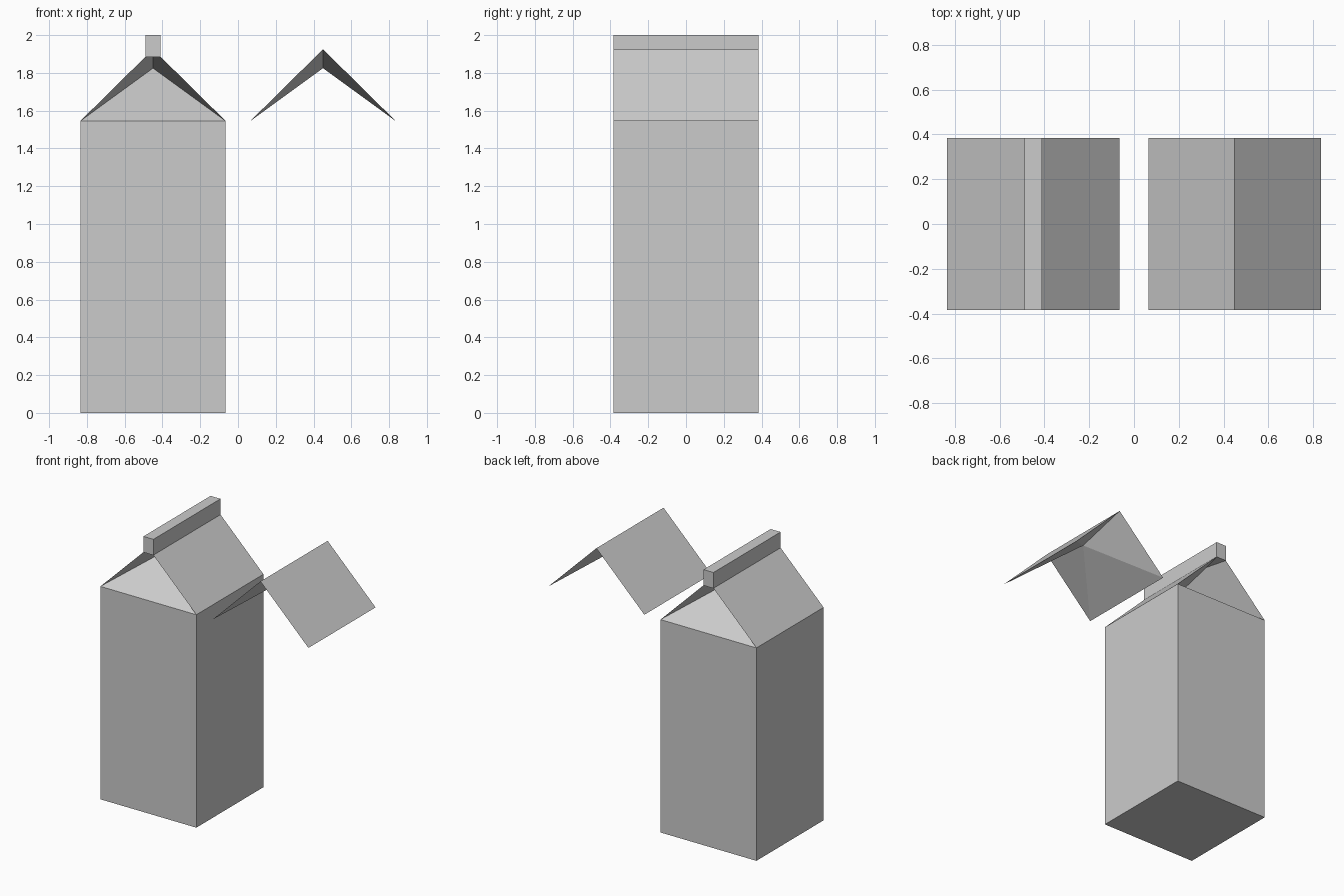
import bpy, bmesh

if "Cube" in bpy.data.objects:
    bpy.data.objects.remove(bpy.data.objects["Cube"])

H = 0.385                              # half width of the carton
EAVE, APEX, RIDGE, TOP = 1.545, 1.825, 1.925, 2.0


def make(name, verts, faces, x):
    bm = bmesh.new()
    vs = [bm.verts.new(v) for v in verts]
    for f in faces:
        bm.faces.new([vs[i] for i in f])
    bmesh.ops.recalc_face_normals(bm, faces=bm.faces[:])
    me = bpy.data.meshes.new(name)
    bm.to_mesh(me)
    bm.free()
    ob = bpy.data.objects.new(name, me)
    ob.location.x = x
    bpy.context.collection.objects.link(ob)
    return ob


def square(z):
    return [(-H, -H, z), (H, -H, z), (H, H, z), (-H, H, z)]


# Carton body: open box closed by a low pyramid (tucked-in end panels)
sides = [(i, (i + 1) % 4, (i + 1) % 4 + 4, i + 4) for i in range(4)]
peak = [(4 + i, 4 + (i + 1) % 4, 8) for i in range(4)]
make("carton_body", square(0) + square(EAVE) + [(0, 0, APEX)],
     [(0, 1, 2, 3)] + sides + peak, -0.45)

# Gable roof with folded gussets running in to the centre point;
# one on the carton, one loose beside it
roof_verts = square(EAVE) + [(0, -H, RIDGE), (0, H, RIDGE), (0, 0, APEX)]
slopes = [(0, 3, 5, 4), (1, 2, 5, 4)]
gussets = [(0, 4, 6), (1, 4, 6), (2, 5, 6), (3, 5, 6)]
under = [(0, 3, 6), (1, 2, 6)]
make("carton_roof", roof_verts, slopes + gussets + under, -0.45)
make("loose_roof", roof_verts, slopes + gussets + under, 0.45)

# Sealed crest along the ridge
low = 1.885
bpy.ops.mesh.primitive_cube_add(size=1, location=(-0.45, 0, (low + TOP) / 2))
crest = bpy.context.object
crest.name = "top_crest"
crest.scale = (0.08, 2 * H, TOP - low)
